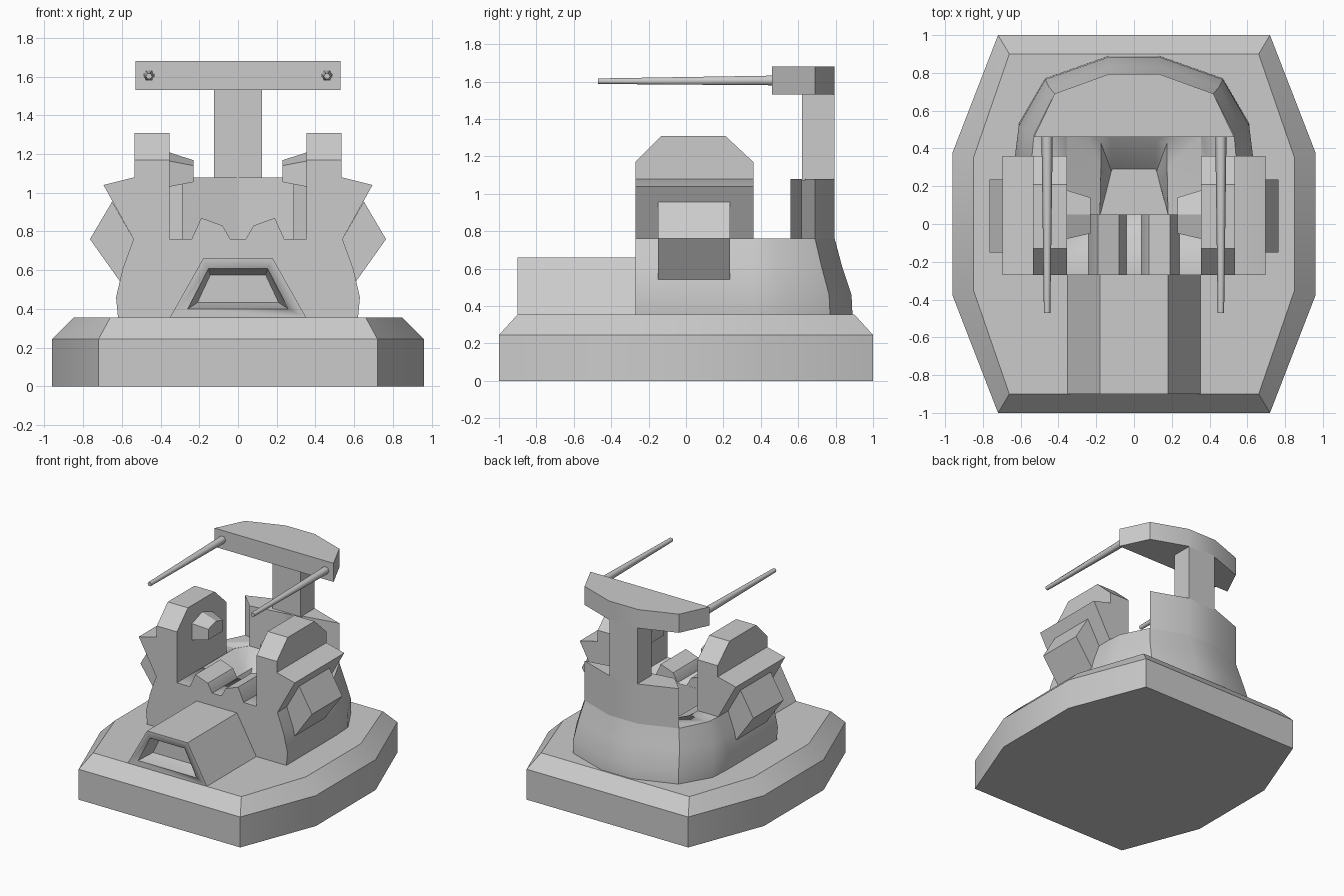
import bpy, bmesh
from math import radians, cos, sin, pi

if "Cube" in bpy.data.objects:
    bpy.data.objects.remove(bpy.data.objects["Cube"])


def loft(name, rings, smooth=30):
    """Closed solid through matching rings of 3D points."""
    bm = bmesh.new()
    vs = [[bm.verts.new(p) for p in r] for r in rings]
    n = len(vs[0])
    for a, b in zip(vs, vs[1:]):
        for i in range(n):
            j = (i + 1) % n
            bm.faces.new((a[i], a[j], b[j], b[i]))
    bm.faces.new(vs[0])
    bm.faces.new(vs[-1])
    bmesh.ops.recalc_face_normals(bm, faces=bm.faces)
    me = bpy.data.meshes.new(name)
    bm.to_mesh(me)
    bm.free()
    ob = bpy.data.objects.new(name, me)
    bpy.context.collection.objects.link(ob)
    bpy.ops.object.select_all(action='DESELECT')
    ob.select_set(True)
    bpy.context.view_layer.objects.active = ob
    bpy.ops.object.shade_smooth_by_angle(angle=radians(smooth))
    return ob


def sym(half):
    """Mirror a half outline in x to a full one."""
    return half + [(-x, y) for x, y in reversed(half)]


def plan(half, z):
    return [(x, y, z) for x, y in sym(half)]


def front(pts, y, s=1):
    return [(s * x, y, z) for x, z in pts]


def side(pts, x):
    return [(x, y, z) for y, z in pts]


def cut(ob, cutter):
    m = ob.modifiers.new("cut", 'BOOLEAN')
    m.operation, m.solver, m.object = 'DIFFERENCE', 'EXACT', cutter
    cutter.hide_render = True
    bpy.context.view_layer.objects.active = ob
    # keep the boolean ahead of the shading
    ob.modifiers.move(len(ob.modifiers) - 1, 0)
    bpy.ops.object.modifier_apply(modifier=m.name)
    bpy.data.objects.remove(cutter)


# Base plate with sloped rim
outer = [(.72, -1), (.96, -.38), (.96, .38), (.72, 1)]
inner = [(.66, -.90), (.85, -.35), (.85, .35), (.66, .90)]
loft("base", [plan(outer, 0), plan(outer, .245), plan(inner, .355)])

# Main body, rounded at the back
body = loft("body", [
    plan([(.62, -.27), (.62, .36), (.61, .53), (.47, .77), (.13, .89)], .355),
    plan([(.63, -.27), (.63, .36), (.61, .52), (.47, .765), (.13, .885)], .46),
    plan([(.595, -.27), (.595, .36), (.575, .495), (.45, .725), (.13, .835)], .61),
    plan([(.54, -.27), (.54, .36), (.53, .47), (.42, .69), (.13, .795)], .76)])

# Cockpit hollow: sloped bowl with a foot well and reclined seat
rim = [(.355, .05), (.355, .46), (.29, .56), (.13, .62)]
cut(body, loft("cockpit_cutter", [
    plan(rim, .9), plan(rim, .757),
    plan([(.18, .05), (.175, .30), (.175, .43), (.12, .44)], .66),
    plan([(.178, .05), (.14, .2), (.12, .28), (.115, .29)], .5)]))

# Dashboard ridges
for s, tag in ((1, "right"), (-1, "left")):
    ridge = [(.24, .74), (.24, .76), (.19, .87), (.08, .83), (.04, .76), (.04, .74)]
    loft("dash_ridge_" + tag, [front(ridge, -.27, s), front(ridge, .05, s)])

# Back wall, column and gun ring share the same curve
arc_out, arc_in = [(.42, .69), (.13, .795)], [(.13, .62), (.29, .56)]


def arc(name, outer, inner, z0, z1):
    ring = sym(outer) + [(-x, y) for x, y in reversed(sym(inner[::-1]))][::-1][::-1]
    loft(name, [[(x, y, z) for x, y in ring] for z in (z0, z1)])


arc("back_wall", arc_out, arc_in, .74, 1.08)
loft("column", [plan([(.125, .62), (.125, .795)], z) for z in (1.07, 1.54)])
arc("gun_ring", [(.53, .46)] + arc_out, arc_in + [(.35, .46)], 1.53, 1.68)

# Front hood with a recessed vent
trap = [(.355, .35), (.18, .66)]
hood = loft("hood", [front(sym(trap), y) for y in (-.90, -.26)])
mouth = sym([(.26, .40), (.153, .608)])
throat = sym([(.21, .432), (.143, .575)])
cut(hood, loft("vent_cutter", [front(mouth, -.95), front(mouth, -.899),
                               front(throat, -.78)]))

for s, tag in ((1, "right"), (-1, "left")):
    # Side shield with chamfered top
    shield = [(-.27, .74), (-.27, 1.17), (-.13, 1.31), (.21, 1.31), (.36, 1.17), (.36, .74)]
    loft("shield_" + tag, [side(shield, s * .355), side(shield, s * .535)])
    # Outer wedge
    wedge = [(.50, .76), (.50, 1.08), (.535, 1.08), (.695, 1.04), (.54, .76)]
    loft("wedge_" + tag, [front(wedge, -.27, s), front(wedge, .36, s)])
    # Diamond side box
    box = [(.54, .76), (.65, .955), (.765, .76), (.605, .535), (.50, .60)]
    loft("side_box_" + tag, [front(box, -.15, s), front(box, .235, s)])
    # Tapered inner pad
    root = [(-.08, 1.03), (-.08, 1.165), (.05, 1.21), (.18, 1.165), (.18, 1.03)]
    tip = [(-.05, 1.055), (-.05, 1.14), (.05, 1.168), (.14, 1.14), (.14, 1.055)]
    loft("pad_" + tag, [side(root, s * .36), side(tip, s * .23)])
    # Tapered gun barrel
    barrel = [[(s * .46 + r * cos(a * pi / 3), y, z + r * sin(a * pi / 3)) for a in range(6)]
              for y, r, z in ((.48, .03, 1.606), (-.47, .017, 1.602))]
    loft("barrel_" + tag, barrel, 65)
